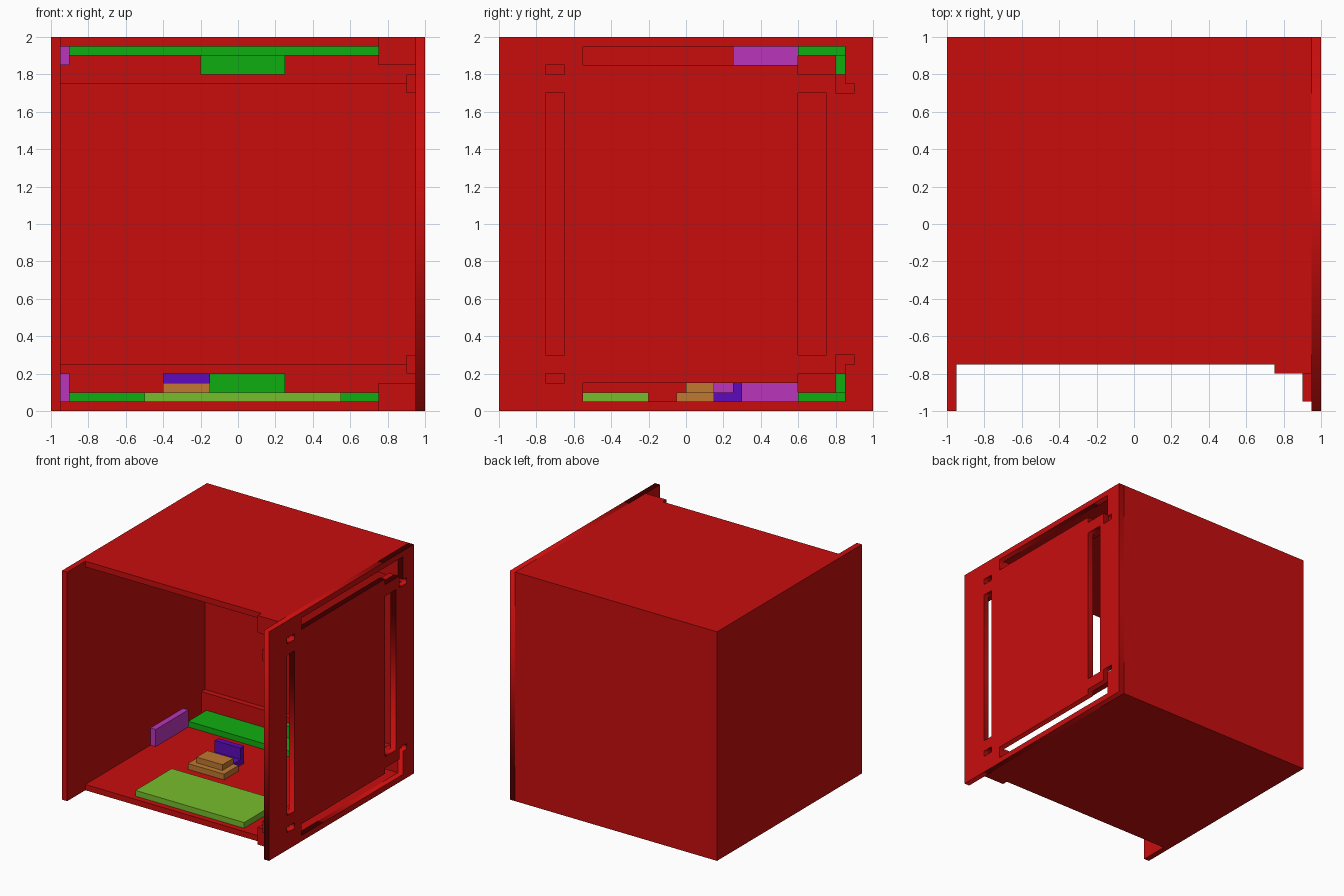
import bpy
import math

cube = bpy.data.objects.get("Cube")
if cube:
    bpy.data.objects.remove(cube, do_unlink=True)


def material(name, rgb):
    m = bpy.data.materials.new(name)
    m.use_nodes = True
    col = (*rgb, 1.0)
    m.diffuse_color = col
    m.node_tree.nodes["Principled BSDF"].inputs["Base Color"].default_value = col
    return m


RED = material("red", (0.58, 0.004, 0.004))
GREEN = material("green", (0.005, 0.42, 0.005))
LIME = material("lime", (0.18, 0.51, 0.025))
ORANGE = material("orange", (0.53, 0.19, 0.03))
PURPLE = material("purple", (0.49, 0.036, 0.49))
VIOLET = material("violet", (0.11, 0.003, 0.50))


def box(name, mat, x, y, z):
    """Axis-aligned box from (min, max) pairs."""
    lo, hi = zip(x, y, z)
    bpy.ops.mesh.primitive_cube_add(size=1, location=[(a + b) / 2 for a, b in zip(lo, hi)])
    ob = bpy.context.object
    ob.name = name
    ob.scale = [b - a for a, b in zip(lo, hi)]
    bpy.ops.object.transform_apply(location=False, rotation=False, scale=True)
    ob.data.materials.append(mat)
    return ob


def flip(z):
    """Mirror a height range about the mid height."""
    return (2 - z[1], 2 - z[0])


def rect(y0, y1, z0, z1):
    return [(y0, z0), (y1, z0), (y1, z1), (y0, z1)]


# Shell
box("solid_side_wall", RED, (-1, -0.95), (-1, 1), (0, 2))
box("back_wall", RED, (-0.95, 0.95), (0.9, 1), (0.05, 1.95))

# Pierced side wall: a flat outline with holes, given in (y, z)
stepped_slot = [(-0.55, 0.05), (0.85, 0.05), (0.85, 0.25), (0.9, 0.25), (0.9, 0.3),
                (0.8, 0.3), (0.8, 0.2), (0.6, 0.2), (0.6, 0.15), (-0.55, 0.15)]
small_hole = rect(-0.75, -0.65, 0.15, 0.2)
outlines = [rect(-1, 1, 0, 2),
            rect(-0.75, -0.65, 0.3, 1.7),
            rect(0.6, 0.75, 0.3, 1.7)]
for hole in (stepped_slot, small_hole):
    outlines += [hole, [(y, 2 - z) for y, z in hole]]

curve = bpy.data.curves.new("pierced_side_wall", 'CURVE')
curve.dimensions = '2D'
curve.fill_mode = 'BOTH'
curve.extrude = 0.025
for pts in outlines:
    s = curve.splines.new('POLY')
    s.points.add(len(pts) - 1)
    for p, (y, z) in zip(s.points, pts):
        p.co = (y, z, 0, 1)
    s.use_cyclic_u = True
curve.materials.append(RED)
wall = bpy.data.objects.new("pierced_side_wall", curve)
bpy.context.collection.objects.link(wall)
wall.location = (0.975, 0, 1e-5)
wall.location.z = 0
wall.rotation_euler = (math.pi / 2, 0, math.pi / 2)
bpy.ops.object.select_all(action='DESELECT')
wall.select_set(True)
bpy.context.view_layer.objects.active = wall
bpy.ops.object.convert(target='MESH')

# Parts repeated at the bottom and the top
for level, at in (("lower", lambda z: z), ("upper", flip)):
    box(level + "_panel", RED, (-0.95, 0.95), (-0.75, 1), at((0, 0.05)))
    box(level + "_back_ledge", RED, (-0.95, 0.95), (0.85, 0.9), at((0.05, 0.25)))
    box(level + "_side_rail", RED, (0.9, 0.95), (-0.95, 0.8), at((0.2, 0.3)))
    box(level + "_corner_block", RED, (0.75, 0.95), (-0.8, -0.55), at((0, 0.15)))
    box(level + "_green_plate", GREEN, (-0.9, 0.75), (0.6, 0.85), at((0.05, 0.1)))
    box(level + "_green_upright", GREEN, (-0.2, 0.25), (0.8, 0.85), at((0.1, 0.2)))

# Side strips against the solid wall
box("lower_purple_strip", PURPLE, (-0.95, -0.9), (0.15, 0.6), (0.05, 0.2))
box("upper_purple_strip", PURPLE, (-0.95, -0.9), (0.25, 0.6), (1.85, 1.95))

# Floor pieces
box("lime_mat", LIME, (-0.5, 0.55), (-0.7, -0.2), (0.05, 0.1))
box("orange_base", ORANGE, (-0.45, -0.1), (-0.05, 0.15), (0.05, 0.1))
box("orange_step", ORANGE, (-0.4, -0.15), (0, 0.15), (0.1, 0.15))
box("violet_seat", VIOLET, (-0.4, -0.15), (0.15, 0.25), (0.05, 0.1))
box("violet_backrest", VIOLET, (-0.4, -0.15), (0.25, 0.3), (0.05, 0.2))
